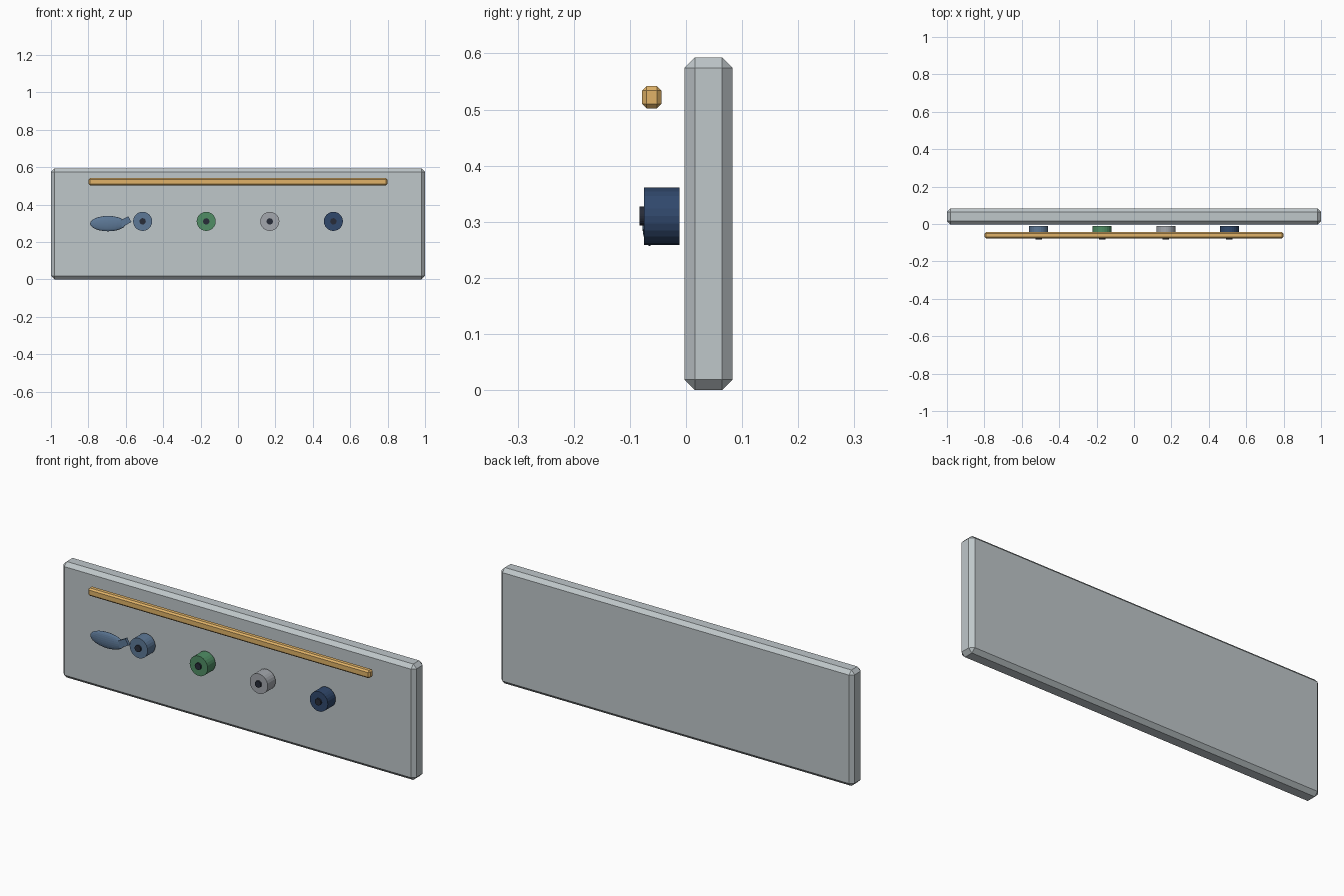
import bpy
from math import radians

if "Cube" in bpy.data.objects:
    bpy.data.objects.remove(bpy.data.objects["Cube"])


def colour(obj, name, rgb):
    mat = bpy.data.materials.get(name) or bpy.data.materials.new(name)
    mat.diffuse_color = (*rgb, 1)
    mat.use_nodes = True
    mat.node_tree.nodes["Principled BSDF"].inputs["Base Color"].default_value = mat.diffuse_color
    obj.data.materials.append(mat)


def box(name, loc, size, bevel=0, tilt=0):
    bpy.ops.mesh.primitive_cube_add(size=1, location=loc, rotation=(0, tilt, 0))
    obj = bpy.context.object
    obj.name = name
    obj.scale = size
    bpy.ops.object.transform_apply(location=False, rotation=False, scale=True)
    if bevel:
        mod = obj.modifiers.new("chamfer", 'BEVEL')
        mod.width = bevel
        mod.segments = 1
    return obj


def disc(name, x, z, radius, y0, y1):
    bpy.ops.mesh.primitive_cylinder_add(
        vertices=24, radius=radius, depth=y1 - y0,
        location=(x, (y0 + y1) / 2, z), rotation=(radians(90), 0, 0))
    obj = bpy.context.object
    obj.name = name
    return obj


BLUE = ("blue", (0.11, 0.19, 0.31))

# Chamfered backing board
board = box("board", (0, 0.04, 0.2965), (2, 0.086, 0.593), 0.019)
colour(board, "board_grey", (0.52, 0.57, 0.59))

# Yellow rail held in front of the board
rail = box("rail", (0, -0.061, 0.522), (1.596, 0.034, 0.04), 0.008)
colour(rail, "yellow", (0.75, 0.45, 0.14))

# Row of spools with dark hubs
spools = [BLUE, ("green", (0.08, 0.27, 0.13)),
          ("light_grey", (0.37, 0.39, 0.42)), ("navy", (0.03, 0.065, 0.15))]
for i, (name, rgb) in enumerate(spools):
    x = -0.51 + 0.34 * i
    colour(disc(f"{name}_spool", x, 0.31, 0.051, -0.075, -0.012), name, rgb)
    colour(disc(f"{name}_hub", x, 0.31, 0.017, -0.083, -0.043),
           "dark", (0.02, 0.025, 0.04))

# Flat fish-shaped body and tilted tail
bpy.ops.mesh.primitive_uv_sphere_add(segments=24, ring_count=12, radius=1,
                                     location=(-0.695, -0.065, 0.298))
body = bpy.context.object
body.name = "fish_body"
body.scale = (0.096, 0.013, 0.041)
bpy.ops.object.transform_apply(location=False, rotation=False, scale=True)
colour(body, *BLUE)
tail = box("fish_tail", (-0.603, -0.065, 0.3085), (0.056, 0.016, 0.035), 0, radians(-29))
colour(tail, *BLUE)
